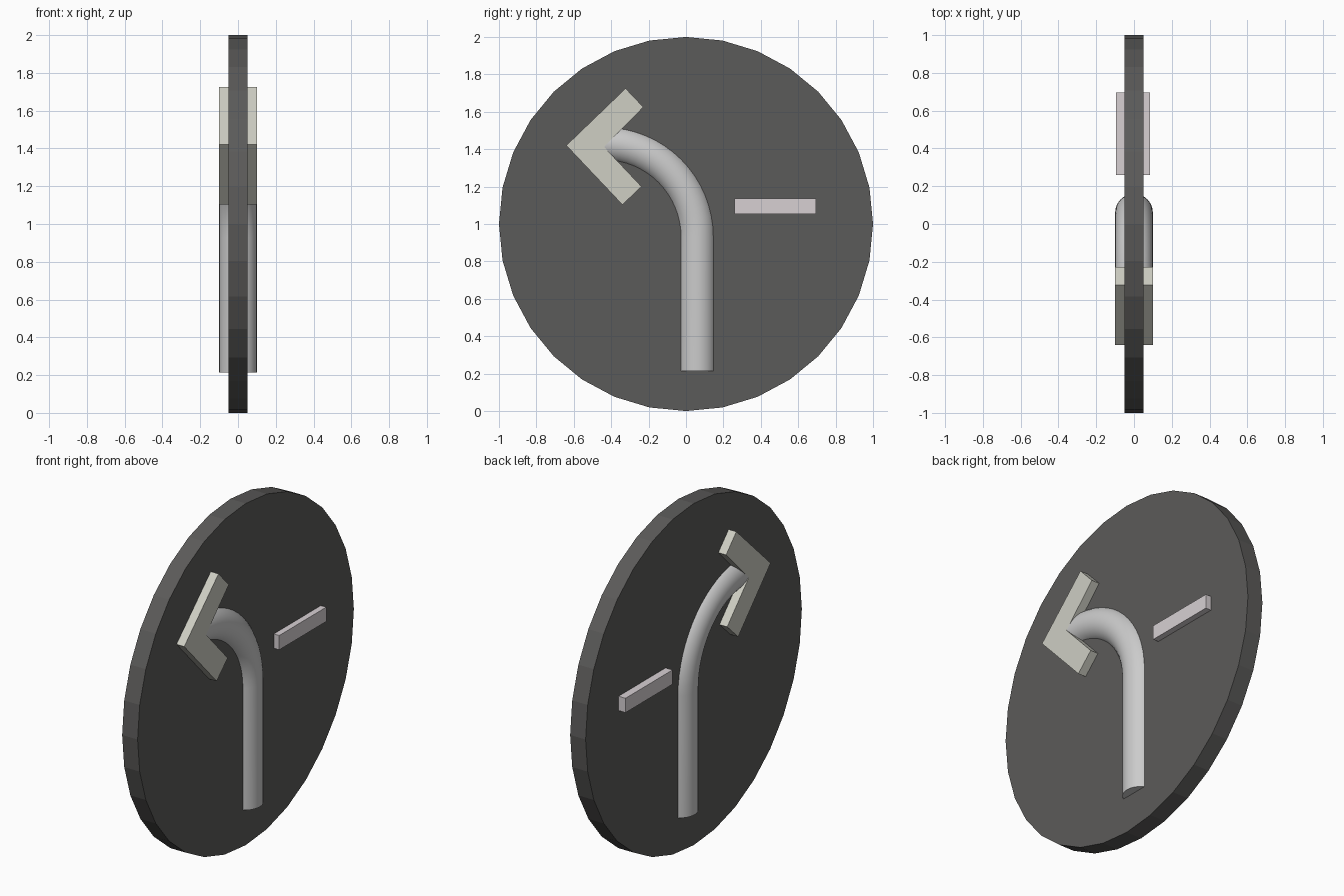
import bpy, bmesh, math

if "Cube" in bpy.data.objects:
    bpy.data.objects.remove(bpy.data.objects["Cube"])

def finish(name, bm, color=None, smooth=False):
    bmesh.ops.recalc_face_normals(bm, faces=bm.faces[:])
    me = bpy.data.meshes.new(name)
    bm.to_mesh(me)
    bm.free()
    ob = bpy.data.objects.new(name, me)
    bpy.context.collection.objects.link(ob)
    if color:
        mat = bpy.data.materials.new(name + "_colour")
        mat.diffuse_color = (*color, 1)
        mat.use_nodes = True
        mat.node_tree.nodes["Principled BSDF"].inputs["Base Color"].default_value = mat.diffuse_color
        me.materials.append(mat)
    if smooth:
        bpy.ops.object.select_all(action='DESELECT')
        ob.select_set(True)
        bpy.context.view_layer.objects.active = ob
        bpy.ops.object.shade_smooth_by_angle(angle=math.radians(30))
    return ob

def slab(name, outline, x0, x1, color, smooth=False):
    """Extrude a (y, z) outline along x."""
    bm = bmesh.new()
    face = bm.faces.new([bm.verts.new((x0, y, z)) for y, z in outline])
    ext = bmesh.ops.extrude_face_region(bm, geom=[face])
    for v in ext["geom"]:
        if isinstance(v, bmesh.types.BMVert):
            v.co.x = x1
    return finish(name, bm, color, smooth)

# round sign plate, 32 sides
rim = [(math.sin(i * math.tau / 32), 1 + math.cos(i * math.tau / 32)) for i in range(32)]
slab("sign_plate", rim, -0.05, 0.05, (0.105, 0.103, 0.1))

# bent arrow shaft: straight stem then quarter turn, round section
R, r, cy, cz = 0.5, 0.1, -0.44, 0.93
stations = [(cy + R, 0.215, 0.0)]
for i in range(17):
    a = math.radians(90) * i / 16
    stations.append((cy + R * math.cos(a), cz + R * math.sin(a), a))
bm = bmesh.new()
rings = []
for y, z, a in stations:
    ring = []
    for k in range(32):
        t = k * math.tau / 32
        d = r * math.cos(t)
        ring.append(bm.verts.new((r * math.sin(t), y + d * math.cos(a), z + d * math.sin(a))))
    rings.append(ring)
for p, q in zip(rings, rings[1:]):
    for k in range(32):
        n = (k + 1) % 32
        bm.faces.new((p[k], p[n], q[n], q[k]))
bm.faces.new(rings[0])
bm.faces.new(rings[-1])
finish("arrow_shaft", bm, None, True)

# chevron arrow head
slab("arrow_head",
     [(-0.64, 1.42), (-0.323, 1.725), (-0.228, 1.625),
      (-0.438, 1.412), (-0.238, 1.2), (-0.34, 1.103)],
     -0.1, 0.1, (0.62, 0.62, 0.55))

# short horizontal bar
slab("side_bar", [(0.26, 1.053), (0.695, 1.053), (0.695, 1.137), (0.26, 1.137)],
     -0.095, 0.085, (0.68, 0.63, 0.65))
